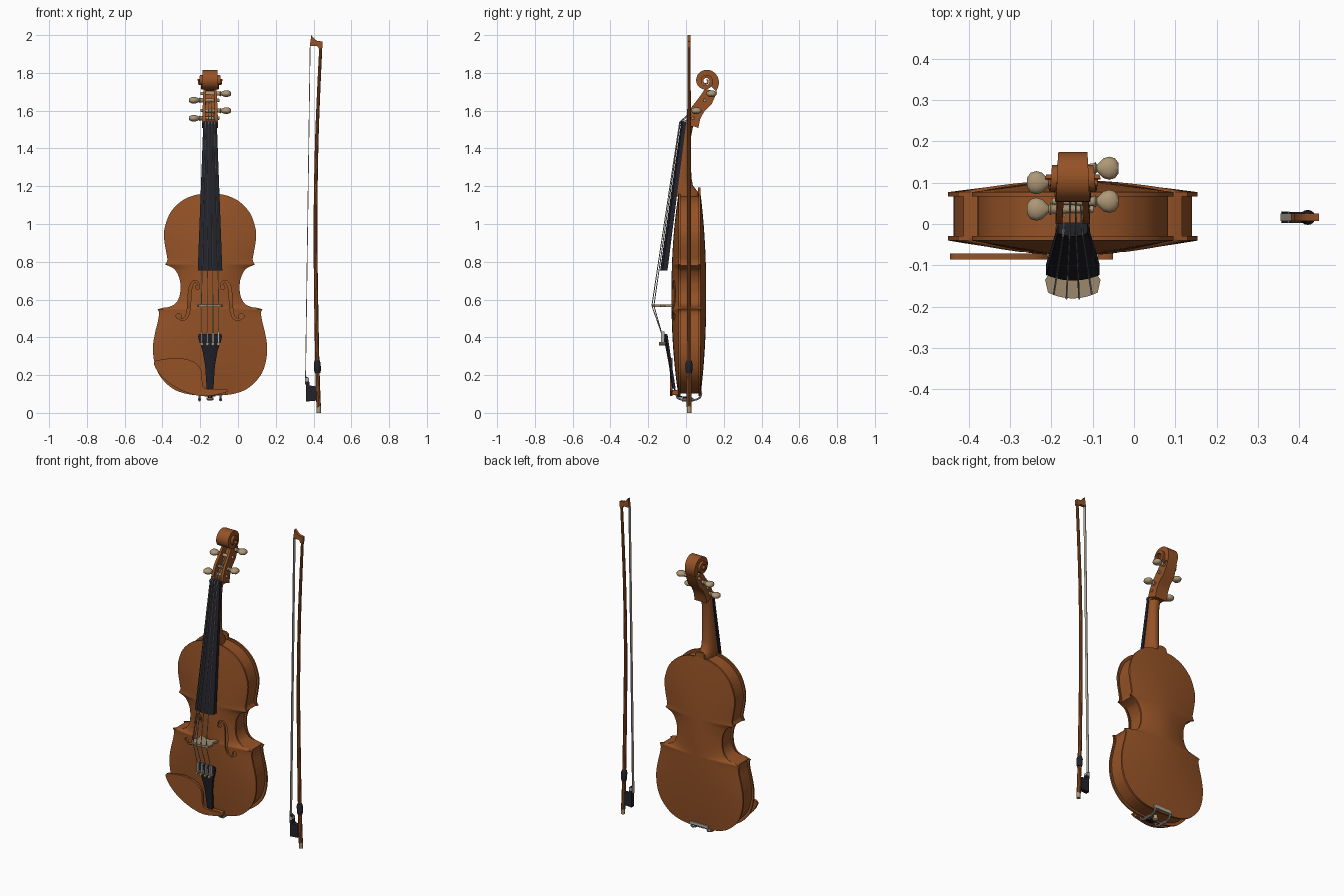
import bpy, bmesh, math
from mathutils import Vector

if "Cube" in bpy.data.objects:
    bpy.data.objects.remove(bpy.data.objects["Cube"])

CX = -0.148  # violin centre line


def material(name, r, g, b):
    m = bpy.data.materials.new(name)
    m.diffuse_color = (r, g, b, 1)
    m.use_nodes = True
    m.node_tree.nodes["Principled BSDF"].inputs["Base Color"].default_value = m.diffuse_color
    return m


wood = material("varnished wood", 0.30, 0.085, 0.02)
ebony = material("ebony", 0.016, 0.016, 0.024)
boxwood = material("boxwood", 0.42, 0.31, 0.18)
maple = material("bridge maple", 0.34, 0.25, 0.15)
metal = material("steel", 0.42, 0.42, 0.40)
hair = material("bow hair", 0.50, 0.47, 0.38)


def smooth(ob, angle):
    bpy.ops.object.select_all(action='DESELECT')
    ob.select_set(True)
    bpy.context.view_layer.objects.active = ob
    bpy.ops.object.shade_smooth_by_angle(angle=math.radians(angle))


def finish(name, bm, mat, cx=CX, angle=35):
    bmesh.ops.recalc_face_normals(bm, faces=bm.faces)
    bmesh.ops.translate(bm, verts=bm.verts, vec=(cx, 0, 0))
    me = bpy.data.meshes.new(name)
    bm.to_mesh(me)
    bm.free()
    me.materials.append(mat)
    ob = bpy.data.objects.new(name, me)
    bpy.context.collection.objects.link(ob)
    smooth(ob, angle)
    return ob


def loft(name, rings, mat, cx=CX, angle=35, closed=True, caps=True):
    bm = bmesh.new()
    rows = [[bm.verts.new(p) for p in r] for r in rings]
    n = len(rows[0])
    for a, b in zip(rows, rows[1:]):
        for i in range(n if closed else n - 1):
            j = (i + 1) % n
            bm.faces.new((a[i], a[j], b[j], b[i]))
    if caps:
        bm.faces.new(rows[0])
        bm.faces.new(rows[-1])
    return finish(name, bm, mat, cx, angle)


def prism_xz(name, pts, y0, y1, mat, cx=CX):
    return loft(name, [[(x, y, z) for x, z in pts] for y in (y0, y1)], mat, cx)


def box(name, x, y, z, mat, cx=CX):
    return prism_xz(name, [(x[0], z[0]), (x[1], z[0]), (x[1], z[1]), (x[0], z[1])], *y, mat, cx)


def catmull(pts, n=6, closed=False):
    p = [Vector(q) for q in pts]
    p = [p[-1]] + p + p[:2] if closed else [2 * p[0] - p[1]] + p + [2 * p[-1] - p[-2]]
    out = []
    for a, b, c, d in zip(p, p[1:], p[2:], p[3:]):
        for k in range(n):
            t = k / n
            out.append(0.5 * (2 * b + (c - a) * t + (2 * a - 5 * b + 4 * c - d) * t * t + (3 * b - a - 3 * c + d) * t ** 3))
    return out if closed else out + [p[-2]]


def tube(name, pts, radii, mat, cx=CX, sides=10):
    pts = [Vector(p) for p in pts]
    if not isinstance(radii, (list, tuple)):
        radii = [radii] * len(pts)
    rings = []
    for i, p in enumerate(pts):
        d = (pts[min(i + 1, len(pts) - 1)] - pts[max(i - 1, 0)]).normalized()
        u = d.cross(Vector((1, 0, 0)) if abs(d.x) < 0.9 else Vector((0, 1, 0))).normalized()
        v = d.cross(u)
        rings.append([p + radii[i] * (u * math.cos(a) + v * math.sin(a))
                      for a in [2 * math.pi * k / sides for k in range(sides)]])
    return loft(name, rings, mat, cx)


# body outline: half-width and height, three bouts meeting at sharp corners
upper = [(0.02, 1.16), (0.08, 1.153), (0.15, 1.122), (0.21, 1.06), (0.24, 0.98), (0.243, 0.92),
         (0.232, 0.85), (0.226, 0.81), (0.237, 0.785)]
waist = [(0.237, 0.785), (0.21, 0.774), (0.185, 0.757), (0.165, 0.72), (0.157, 0.68), (0.16, 0.625),
         (0.18, 0.582), (0.215, 0.562), (0.25, 0.556), (0.278, 0.548)]
lower = [(0.278, 0.548), (0.27, 0.53), (0.275, 0.49), (0.292, 0.42), (0.302, 0.35), (0.295, 0.27),
         (0.265, 0.195), (0.20, 0.13), (0.12, 0.1), (0.02, 0.09)]
outline = catmull(upper)[:-1] + catmull(waist)[:-1] + catmull(lower)


def plate(name, y_edge, rise, thick):
    bm = bmesh.new()
    rows = []
    for w, z in outline:
        arch = rise * max(0, 1 - abs((z - 0.625) / 0.535) ** 2.2)
        rows.append([bm.verts.new((w * t, y_edge + arch * (1 - abs(t) ** 1.8), z))
                     for t in [math.sin(math.pi / 2 * k / 12) for k in range(-12, 13)]])
    for a, b in zip(rows, rows[1:]):
        for i in range(24):
            bm.faces.new((a[i], a[i + 1], b[i + 1], b[i]))
    ext = bmesh.ops.extrude_face_region(bm, geom=bm.faces[:], use_keep_orig=True)
    bmesh.ops.translate(bm, verts=[v for v in ext['geom'] if isinstance(v, bmesh.types.BMVert)], vec=(0, thick, 0))
    return finish(name, bm, wood)


top = plate("top_plate", -0.04, -0.037, 0.011)
plate("back_plate", 0.077, 0.03, -0.011)
side = [(max(w - 0.014, 0.01), 0.625 + (z - 0.625) * 0.975) for w, z in outline]
ring = side + [(-w, z) for w, z in reversed(side)]
loft("ribs", [[(x, y, z) for x, z in ring] for y in (-0.032, 0.069)], wood, caps=False)

# sound holes cut through the top plate
stem = catmull([(0.06, 0.668), (0.066, 0.69), (0.086, 0.694), (0.103, 0.665), (0.109, 0.61), (0.113, 0.55),
                (0.125, 0.508), (0.15, 0.493), (0.17, 0.508)], 5)
for s in (-1, 1):
    left, right = [], []
    for i, p in enumerate(stem):
        d = (stem[min(i + 1, len(stem) - 1)] - stem[max(i - 1, 0)]).normalized()
        n = Vector((d.y, -d.x)) * (0.003 + 0.005 * math.sin(math.pi * i / (len(stem) - 1)))
        left.append(p + n)
        right.append(p - n)
    cuts = [left + right[::-1]]
    for ex, ez, r in ((0.066, 0.665, 0.011), (0.166, 0.512, 0.014)):
        cuts.append([(ex + r * math.cos(k * math.pi / 8), ez + r * math.sin(k * math.pi / 8)) for k in range(16)])
    for c in cuts:
        cutter = prism_xz("sound_hole_cutter", [(s * x, z) for x, z in c], -0.14, 0.0, wood)
        mod = top.modifiers.new("cut", 'BOOLEAN')
        mod.operation, mod.solver, mod.object = 'DIFFERENCE', 'EXACT', cutter
        bpy.context.view_layer.objects.active = top
        bpy.ops.object.modifier_apply(modifier=mod.name)
        bpy.data.objects.remove(cutter)
smooth(top, 35)

# neck with heel, button, fingerboard and nut
neck = []
for z, back, w in ((1.53, 0.04, 0.034), (1.46, 0.026, 0.035), (1.25, 0.028, 0.04), (1.205, 0.036, 0.042),
                   (1.18, 0.055, 0.043), (1.165, 0.07, 0.043), (1.145, 0.07, 0.043)):
    front = -0.126 * (1.53 - z) - 0.002
    neck.append([(w * math.cos(a), front + (back - front) * math.sin(a) ** 0.8, z)
                 for a in [math.pi * k / 12 for k in range(12)] + [math.pi - 1e-9]])
loft("neck", neck, wood)
prism_xz("back_button", [(-0.035, 1.15), (0.035, 1.15), (0.03, 1.18), (0.015, 1.192), (-0.015, 1.192), (-0.03, 1.18)],
         0.064, 0.077, wood)


def board(name, sections, mat):  # arched front, flat back
    loft(name, [[(w * t, yf + (1 - math.cos(t)) * w * 0.45, z) for t in [k / 5 for k in range(-5, 6)]]
                + [(w, yb, z), (-w, yb, z)] for z, w, yf, yb in sections], mat)


board("fingerboard", [(0.755, 0.065, -0.137, -0.098), (1.53, 0.036, -0.027, 0.0)], ebony)
board("nut", [(1.53, 0.036, -0.032, 0.002), (1.542, 0.036, -0.03, 0.004)], ebony)
board("tailpiece", [(0.13, 0.018, -0.074, -0.055), (0.25, 0.026, -0.09, -0.074), (0.33, 0.04, -0.105, -0.085),
                    (0.38, 0.058, -0.115, -0.093), (0.405, 0.064, -0.121, -0.096), (0.418, 0.058, -0.122, -0.1)], ebony)

# pegbox: floor and two cheeks
box_path = [(0.0, 1.535, 0.065, 1.508, 0.042), (0.01, 1.575, 0.075, 1.555, 0.041), (0.032, 1.622, 0.097, 1.597, 0.039),
            (0.068, 1.668, 0.137, 1.637, 0.037), (0.10, 1.715, 0.165, 1.70, 0.034)]
for part, x0, x1, f in (("pegbox_left", -1, -0.6, 0), ("pegbox_right", 0.6, 1, 0), ("pegbox_floor", -0.7, 0.7, 0.6)):
    loft(part, [[(x * w, yf + (yb - yf) * q, zf + (zb - zf) * q) for x, q in ((x0, f), (x1, f), (x1, 1), (x0, 1))]
                for yf, zf, yb, zb, w in box_path], wood)
box("pegbox_foot", (-0.035, 0.035), (0.002, 0.05), (1.515, 1.555), wood)

# scroll: a spiral that widens towards its eye
scroll = []
for k in range(73):
    s = k / 72
    a = math.radians(-45 + 830 * s)
    r = 0.077 - 0.066 * s ** 0.72
    w = 0.033 + 0.034 * s
    scroll.append([(x, 0.105 + q * math.cos(a), 1.757 + q * math.sin(a))
                   for x, q in ((-w, r), (w, r), (w, r * 0.5), (-w, r * 0.5))])
loft("scroll", scroll, wood)

# pegs
peg = [(-0.05, 0.008, 0.008), (0.05, 0.011, 0.011), (0.054, 0.015, 0.015), (0.059, 0.009, 0.009), (0.064, 0.014, 0.012),
       (0.074, 0.024, 0.016), (0.088, 0.028, 0.018), (0.102, 0.024, 0.015), (0.111, 0.012, 0.008)]
pegs = [(1, 0.135, 1.69), (-1, 0.10, 1.655), (1, 0.055, 1.60), (-1, 0.036, 1.56)]
for s, y, z in pegs:
    loft("peg", [[(s * x, y + ry * math.cos(k * math.pi / 8), z + rz * math.sin(k * math.pi / 8)) for k in range(16)]
                 for x, ry, rz in peg], boxwood, angle=50)

# bridge, in the x-y plane
arc = [(0.06 * t, -0.18 + 0.014 * t * t) for t in [k / 5 for k in range(-5, 6)]]
shape = arc + [(0.067, -0.135), (0.05, -0.11), (0.058, -0.09), (0.064, -0.07), (0.03, -0.07), (0.022, -0.088),
               (-0.022, -0.088), (-0.03, -0.07), (-0.064, -0.07), (-0.058, -0.09), (-0.05, -0.11), (-0.067, -0.135)]
loft("bridge", [[(x, y, z) for x, y in shape] for z in (0.56, 0.573)], maple)

# strings and fine tuners
for i in range(4):
    t = (i - 1.5) / 1.5
    yb = -0.182 + 0.012 * t * t
    yn = -0.034 + 0.004 * t * t
    s, py, pz = pegs[(3, 1, 0, 2)[i]]
    tube("string", [(0.046 * t, -0.122, 0.40), (0.046 * t, yb, 0.567), (0.024 * t, yn, 1.54), (0.018 * t, py, pz)],
         0.0024, metal, sides=6)
    x = 0.044 * t
    tube("tuner_screw", [(x, -0.108, 0.365), (x, -0.142, 0.365)], 0.009, boxwood)
    box("tuner_lever", (x - 0.005, x + 0.005), (-0.132, -0.115), (0.37, 0.43), metal)

# tail gut, end pin
for s in (-1, 1):
    tube("tail_gut", [(s * 0.01, -0.065, 0.14), (s * 0.01, -0.05, 0.088), (s * 0.006, 0.015, 0.08)], 0.004, ebony)
box("saddle", (-0.03, 0.03), (-0.05, -0.03), (0.086, 0.105), ebony)
loft("end_pin", [[(r * math.cos(k * math.pi / 8), 0.016 + r * math.sin(k * math.pi / 8), z) for k in range(16)]
                 for z, r in ((0.1, 0.011), (0.082, 0.012), (0.08, 0.018), (0.07, 0.018), (0.065, 0.011))], boxwood)

# chin rest with clamp
cup = catmull([(-0.445, 0.265), (-0.40, 0.283), (-0.31, 0.29), (-0.235, 0.27), (-0.195, 0.225), (-0.187, 0.15),
               (-0.165, 0.128), (-0.07, 0.126), (-0.057, 0.112), (-0.15, 0.09), (-0.23, 0.095), (-0.33, 0.135),
               (-0.41, 0.2)], 5, True)
prism_xz("chin_rest", cup, -0.086, -0.071, wood, 0)
box("chin_rest_foot", (-0.07, 0.085), (-0.075, -0.038), (0.096, 0.122), wood)
for x in (-0.056, 0.056):
    tube("clamp_wire", catmull([(x, -0.05, 0.105), (x, -0.045, 0.08), (x, -0.01, 0.068), (x, 0.04, 0.068),
                                (x, 0.072, 0.08), (x, 0.082, 0.105)]), 0.005, metal)
    tube("clamp_barrel", [(x, -0.02, 0.07), (x, 0.04, 0.07)], 0.009, metal)
box("clamp_foot", (-0.065, 0.065), (0.077, 0.086), (0.1, 0.118), metal)

# bow
BY = 0.016
path = catmull([(0.427, BY, 0.03), (0.42, BY, 0.25), (0.413, BY, 0.65), (0.41, BY, 1.0), (0.416, BY, 1.4),
                (0.427, BY, 1.7), (0.439, BY, 1.955)], 5)
tube("bow_stick", path, [0.0125 - 0.004 * i / (len(path) - 1) for i in range(len(path))], wood, 0)
prism_xz("bow_tip", [(0.388, 2.0), (0.40, 1.985), (0.418, 1.97), (0.447, 1.966), (0.448, 1.935), (0.43, 1.925),
                     (0.42, 1.942), (0.38, 1.942)], BY - 0.009, BY + 0.009, wood, 0)
prism_xz("bow_hair", [(0.355, 0.15), (0.359, 0.15), (0.384, 1.945), (0.380, 1.945)], BY - 0.009, BY + 0.009, hair, 0)
prism_xz("frog", [(0.358, 0.195), (0.374, 0.185), (0.38, 0.145), (0.416, 0.14), (0.416, 0.065), (0.36, 0.06)],
         BY - 0.013, BY + 0.013, ebony, 0)
box("frog_ferrule", (0.356, 0.376), (BY - 0.014, BY + 0.014), (0.165, 0.185), metal, 0)
tube("bow_grip", [(0.4215, BY, 0.21), (0.421, BY, 0.225), (0.4195, BY, 0.262), (0.419, BY, 0.278)],
     [0.014, 0.018, 0.018, 0.013], ebony, 0, 16)
tube("bow_button", [(0.428, BY, 0.0), (0.4275, BY, 0.036)], 0.012, boxwood, 0, 12)
